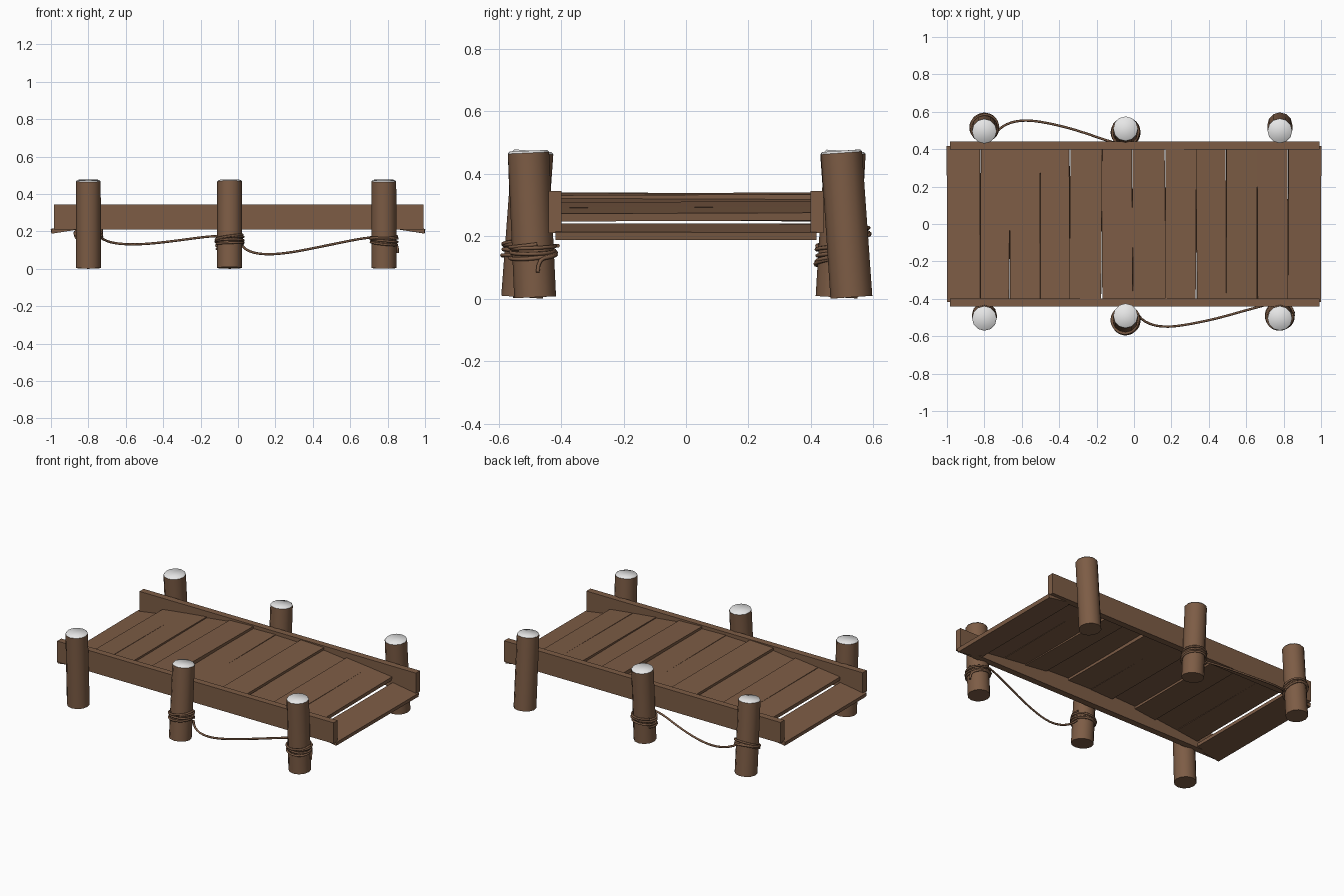
import bpy, bmesh, math
from mathutils import Matrix

if "Cube" in bpy.data.objects:
    bpy.data.objects.remove(bpy.data.objects["Cube"])


def material(name, rgb):
    m = bpy.data.materials.new(name)
    m.diffuse_color = (*rgb, 1)
    m.use_nodes = True
    m.node_tree.nodes["Principled BSDF"].inputs["Base Color"].default_value = m.diffuse_color
    return m


WOOD = material("brown wood", (0.205, 0.108, 0.06))
ROPE = material("brown rope", (0.19, 0.10, 0.056))
CAP = material("pale grey cap", (0.8, 0.8, 0.8))


def add_object(name, bm, mats):
    me = bpy.data.meshes.new(name)
    bmesh.ops.recalc_face_normals(bm, faces=bm.faces)
    bm.to_mesh(me)
    bm.free()
    for m in mats:
        me.materials.append(m)
    ob = bpy.data.objects.new(name, me)
    bpy.context.collection.objects.link(ob)
    return ob


def box(name, size, matrix):
    bm = bmesh.new()
    bmesh.ops.create_cube(bm, size=1, matrix=matrix @ Matrix.Diagonal((*size, 1)))
    return add_object(name, bm, [WOOD])


# Straight side rails
for side, label in ((-1, "front"), (1, "back")):
    box(label + "_rail", (1.975, 0.042, 0.135),
        Matrix.Translation((0.004, side * 0.42, 0.2775)))

# Deck planks: alternating heights in the middle, falling away at both ends
edges = [-1, -0.82, -0.664, -0.5, -0.343, -0.172, -0.008,
         0.166, 0.332, 0.492, 0.658, 0.822, 1]
twist = [0.003, -0.004, 0.002, 0.003, -0.008, 0.006, 0.004, -0.005, 0.008, -0.003, 0.003, -0.003]
roll = [0.001, -0.003, -0.003, 0.004, -0.005, 0.003, -0.004, 0.004, -0.004, 0.004, 0.004, -0.001]
# inner and outer top heights, from the middle plank to the end plank
heights = [(0.325, 0.321), (0.339, 0.333), (0.320, 0.302),
           (0.311, 0.293), (0.293, 0.274), (0.241, 0.213)]
THICK = 0.025
for i, (a, b) in enumerate(zip(edges, edges[1:])):
    x = (a + b) / 2
    inner, outer = heights[i - 6 if i > 5 else 5 - i]
    slope = (inner - outer) / (b - a) * (1 if x > 0 else -1)
    mat = (Matrix.Translation((x, 0, (inner + outer) / 2 - THICK / 2))
           @ Matrix.Rotation(twist[i], 4, 'Z')
           @ Matrix.Rotation(roll[i], 4, 'X')
           @ Matrix.Rotation(math.atan(slope), 4, 'Y'))
    box(f"plank_{i + 1}", (b - a - 0.001, 0.835, THICK), mat)


# Leaning round posts with pale, slightly domed tops
def post(name, x, y_bottom, y_top, sides=12):
    bm = bmesh.new()
    profile = [(0.067, 0.005), (0.066, 0.467), (0.06, 0.474)]
    lean = (y_bottom - y_top) / 0.48
    rings = []
    for r, z in profile:
        y = y_bottom - lean * z
        rings.append([bm.verts.new((x + r * math.cos(t), y + r * math.sin(t),
                                    z + lean * r * math.sin(t)))
                      for t in (2 * math.pi * k / sides for k in range(sides))])
    for j in range(2):
        for k in range(sides):
            n = (k + 1) % sides
            f = bm.faces.new((rings[j][k], rings[j][n], rings[j + 1][n], rings[j + 1][k]))
            f.material_index = j
            f.smooth = True
    bottom = bm.faces.new(rings[0][::-1])
    top = bm.faces.new(rings[-1])
    top.material_index = 1
    top.smooth = True
    for e in bm.edges:
        mats = {f.material_index for f in e.link_faces}
        if len(mats) > 1 or bottom in e.link_faces:
            e.smooth = False
    return add_object(name, bm, [WOOD, CAP])


posts = {
    "front_left_post": (-0.80, -0.487, -0.505),
    "front_middle_post": (-0.045, -0.525, -0.49),
    "front_right_post": (0.78, -0.483, -0.505),
    "back_left_post": (-0.80, 0.53, 0.495),
    "back_middle_post": (-0.045, 0.482, 0.51),
    "back_right_post": (0.78, 0.53, 0.497),
}
for name, p in posts.items():
    post(name, *p)


# Rope runs, swept as round tubes
def rope(name, points):
    cu = bpy.data.curves.new(name, 'CURVE')
    cu.dimensions = '3D'
    cu.bevel_depth = 0.0065
    cu.bevel_resolution = 1
    cu.use_fill_caps = True
    cu.resolution_u = 4
    sp = cu.splines.new('NURBS')
    sp.points.add(len(points) - 1)
    for pt, co in zip(sp.points, points):
        pt.co = (*co, 1)
    sp.order_u = 4
    sp.use_endpoint_u = True
    cu.materials.append(ROPE)
    ob = bpy.data.objects.new(name, cu)
    bpy.context.collection.objects.link(ob)


# Coil wound round a post, tilted by tilt_x and tilt_y
def coil(post_name, z0, z1, tilt_x, tilt_y, start, turns=4, tail=None):
    x, yb, yt = posts[post_name]
    pts = []
    n = int(turns * 14)
    for k in range(n + 1):
        t = start + 2 * math.pi * turns * k / n
        z = z0 + (z1 - z0) * k / n + 0.006 * math.sin(t * 0.77 + start)
        r = 0.074 + 0.003 * math.sin(1.7 * t)
        zz = z + tilt_x * math.cos(t) + tilt_y * math.sin(t)
        y = yb + (yt - yb) * zz / 0.48
        pts.append((x + r * math.cos(t), y + r * math.sin(t), zz))
    if tail:
        pts.insert(0, tail)
    rope(post_name.replace("post", "coil"), pts)


coil("front_middle_post", 0.13, 0.175, 0.004, -0.006, 0.4)
coil("front_right_post", 0.13, 0.175, -0.006, 0.004, 0.2, tail=(0.855, -0.475, 0.085))
coil("back_left_post", 0.17, 0.205, 0.0, 0.03, 0.0)
coil("back_middle_post", 0.115, 0.17, 0.004, 0.008, 2.6)

# Slack ropes hanging between the coiled posts
rope("back_hanging_rope", [
    (-0.735, 0.49, 0.17), (-0.71, 0.525, 0.145), (-0.62, 0.563, 0.128), (-0.48, 0.545, 0.132),
    (-0.33, 0.51, 0.15), (-0.2, 0.465, 0.168), (-0.11, 0.435, 0.178), (-0.05, 0.42, 0.17)])
rope("front_hanging_rope", [
    (0.025, -0.49, 0.12), (0.05, -0.525, 0.09), (0.14, -0.558, 0.072), (0.28, -0.54, 0.085),
    (0.45, -0.505, 0.12), (0.6, -0.46, 0.15), (0.7, -0.435, 0.17), (0.78, -0.41, 0.17)])
